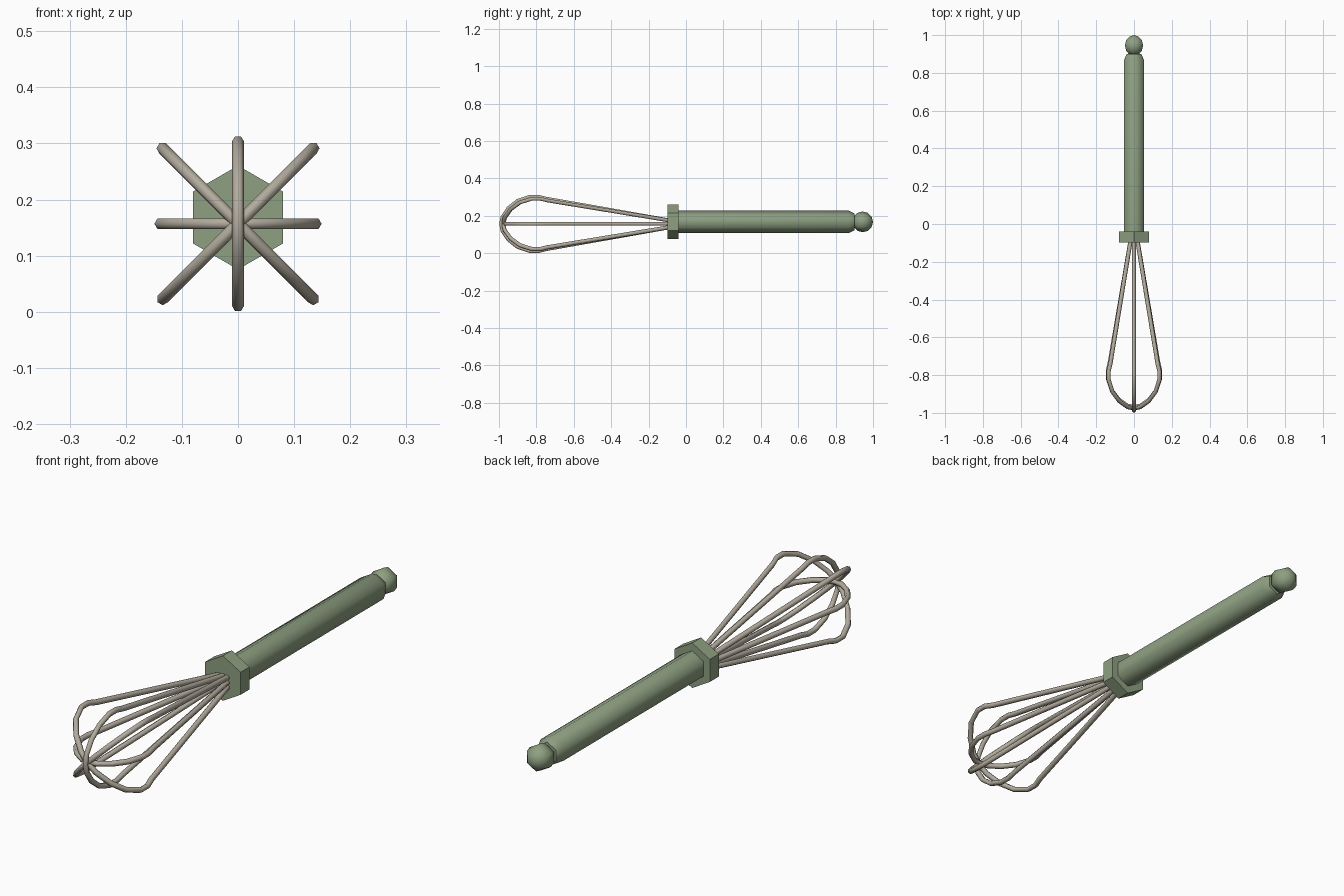
import bpy, bmesh, math
from mathutils import Matrix, Vector

if "Cube" in bpy.data.objects:
    bpy.data.objects.remove(bpy.data.objects["Cube"])


def material(name, color):
    m = bpy.data.materials.new(name)
    m.diffuse_color = (*color, 1)
    m.use_nodes = True
    m.node_tree.nodes["Principled BSDF"].inputs["Base Color"].default_value = m.diffuse_color
    return m


green = material("sage_green", (0.27, 0.35, 0.22))
metal = material("warm_steel", (0.45, 0.41, 0.34))


def finish(ob, mat, angle):
    ob.data.materials.append(mat)
    bpy.ops.object.select_all(action='DESELECT')
    ob.select_set(True)
    bpy.context.view_layer.objects.active = ob
    if ob.type == 'CURVE':
        bpy.ops.object.convert(target='MESH')
    bpy.ops.object.shade_smooth_by_angle(angle=math.radians(angle))


def lathe(name, profile, z, angle):
    """Six-sided solid along y, corner up; profile is (radius, y)."""
    bm = bmesh.new()
    rings = []
    for r, y in profile:
        if r == 0:
            rings.append([bm.verts.new((0, y, z))])
        else:
            rings.append([bm.verts.new((r * math.sin(i * math.pi / 3), y,
                                        z + r * math.cos(i * math.pi / 3))) for i in range(6)])
    for a, b in zip(rings, rings[1:]):
        for i in range(6):
            j = (i + 1) % 6
            quad = [a[i % len(a)], a[j % len(a)], b[j % len(b)], b[i % len(b)]]
            bm.faces.new(list(dict.fromkeys(quad)))
    for ring in (rings[0], rings[-1]):
        if len(ring) > 1:
            bm.faces.new(ring)
    bmesh.ops.recalc_face_normals(bm, faces=bm.faces)
    me = bpy.data.meshes.new(name)
    bm.to_mesh(me)
    bm.free()
    ob = bpy.data.objects.new(name, me)
    bpy.context.collection.objects.link(ob)
    finish(ob, green, angle)


# Handle, collar and end ball
AXIS_Z = 0.168
lathe("handle", [(0.06, -0.05), (0.06, 0.87), (0.045, 0.90)], AXIS_Z, 65)
lathe("collar", [(0.0925, -0.098), (0.0925, -0.04)], AXIS_Z, 30)
ball = [(0.0555 * math.sin(k * math.pi / 6) if 0 < k < 6 else 0,
         0.9445 - 0.0555 * math.cos(k * math.pi / 6)) for k in range(7)]
lathe("end_ball", ball, AXIS_Z, 65)

# Wire loop half: (radius relative to widest, y)
half = [(0.11, -0.07), (0.93, -0.75), (1.0, -0.79), (1.0, -0.835),
        (0.85, -0.90), (0.58, -0.95), (0.25, -0.982)]


def wire(name, angle, radius, tip):
    d = Vector((math.cos(angle), 0, math.sin(angle)))
    s = tip / 0.989
    pts = [(r, y * s) for r, y in half] + [(0, tip * -1)] + [(-r, y * s) for r, y in reversed(half)]
    cu = bpy.data.curves.new(name, 'CURVE')
    cu.dimensions = '3D'
    cu.bevel_depth = 0.011
    cu.bevel_resolution = 1
    cu.use_fill_caps = True
    sp = cu.splines.new('POLY')
    sp.points.add(len(pts) - 1)
    for p, (r, y) in zip(sp.points, pts):
        v = d * r * radius + Vector((0, y, 0.157))
        p.co = (*v, 1)
    ob = bpy.data.objects.new(name, cu)
    bpy.context.collection.objects.link(ob)
    finish(ob, metal, 65)


# Four crossing loops, the diagonal ones wider
wire("wire_horizontal", 0, 0.138, 0.969)
wire("wire_diagonal_a", math.pi / 4, 0.19, 0.976)
wire("wire_vertical", math.pi / 2, 0.146, 0.989)
wire("wire_diagonal_b", math.pi * 3 / 4, 0.19, 0.976)
